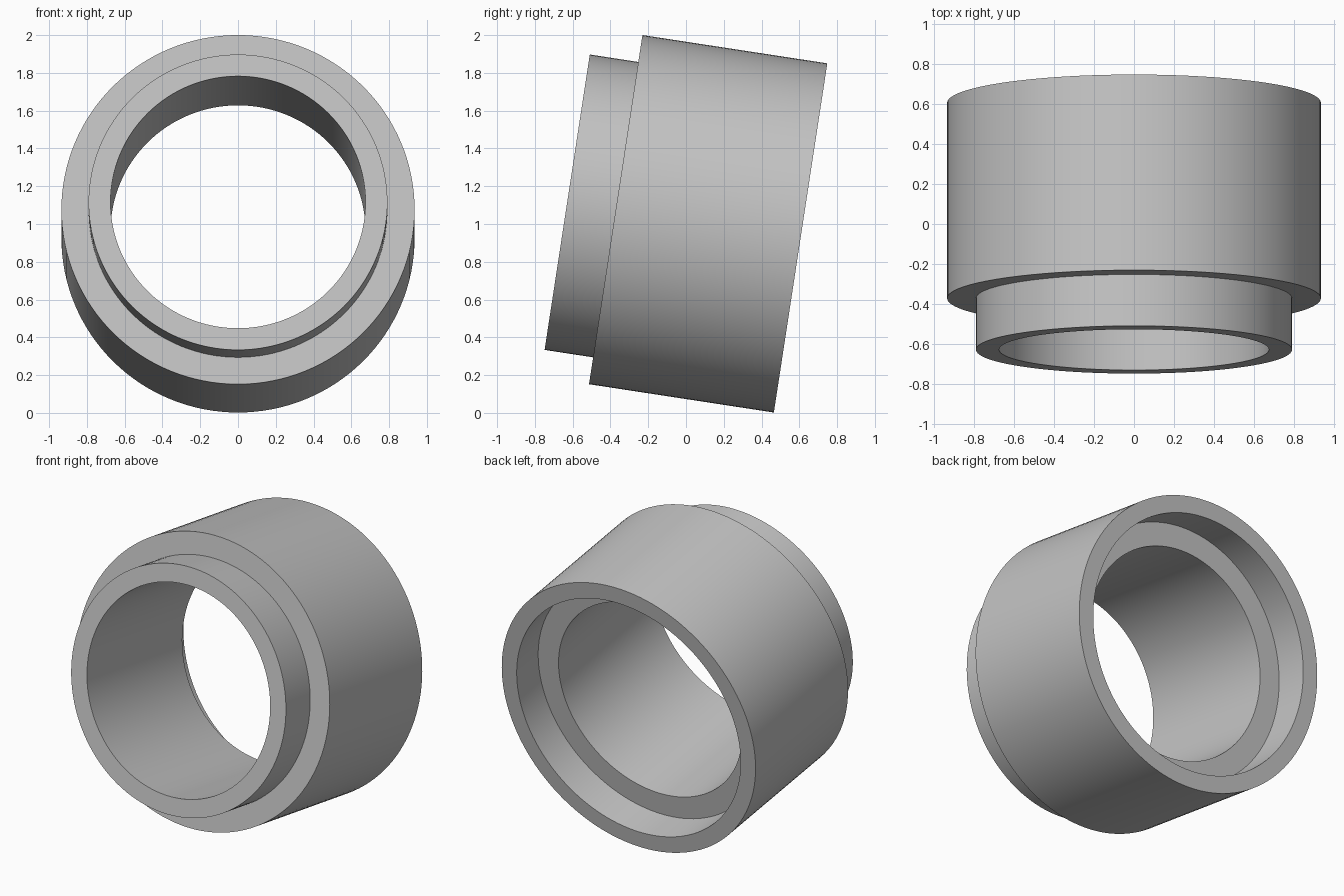
import bpy, bmesh, math

if "Cube" in bpy.data.objects:
    bpy.data.objects.remove(bpy.data.objects["Cube"], do_unlink=True)

# Plain grey finish
grey = bpy.data.materials.new("grey")
grey.use_nodes = True
colour = (0.55, 0.55, 0.55, 1)
grey.diffuse_color = colour
grey.node_tree.nodes["Principled BSDF"].inputs["Base Color"].default_value = colour

SIDES = 128
BORE, LIP, RECESS, BODY = 0.675, 0.791, 0.825, 0.935
LIP_FRONT, SHOULDER, RECESS_FLOOR, BACK = -0.26, 0.0, 0.76, 0.99

# Closed cross-section (radius, distance along the axis)
profile = [
    (BORE, LIP_FRONT), (LIP, LIP_FRONT), (LIP, SHOULDER), (BODY, SHOULDER),
    (BODY, BACK), (RECESS, BACK), (RECESS, RECESS_FLOOR), (BORE, RECESS_FLOOR),
]

# Turn the section around the y axis
bm = bmesh.new()
verts = [bm.verts.new((r, y, 0)) for r, y in profile]
edges = [bm.edges.new((v, verts[i - 1])) for i, v in enumerate(verts)]
bmesh.ops.spin(bm, geom=verts + edges, cent=(0, 0, 0), axis=(0, 1, 0),
               dvec=(0, 0, 0), angle=math.tau, steps=SIDES)
bmesh.ops.remove_doubles(bm, verts=bm.verts, dist=0.0005)
bmesh.ops.recalc_face_normals(bm, faces=bm.faces)
mesh = bpy.data.meshes.new("stepped_collar")
bm.to_mesh(mesh)
bm.free()
mesh.materials.append(grey)

# Stepped collar, tilted so the lip points slightly upward
collar = bpy.data.objects.new("stepped_collar", mesh)
bpy.context.collection.objects.link(collar)
collar.location = (0, -0.372, 1.076)
collar.rotation_euler.x = math.radians(-8.7)

bpy.ops.object.select_all(action="DESELECT")
collar.select_set(True)
bpy.context.view_layer.objects.active = collar
bpy.ops.object.shade_smooth_by_angle(angle=math.radians(30))
